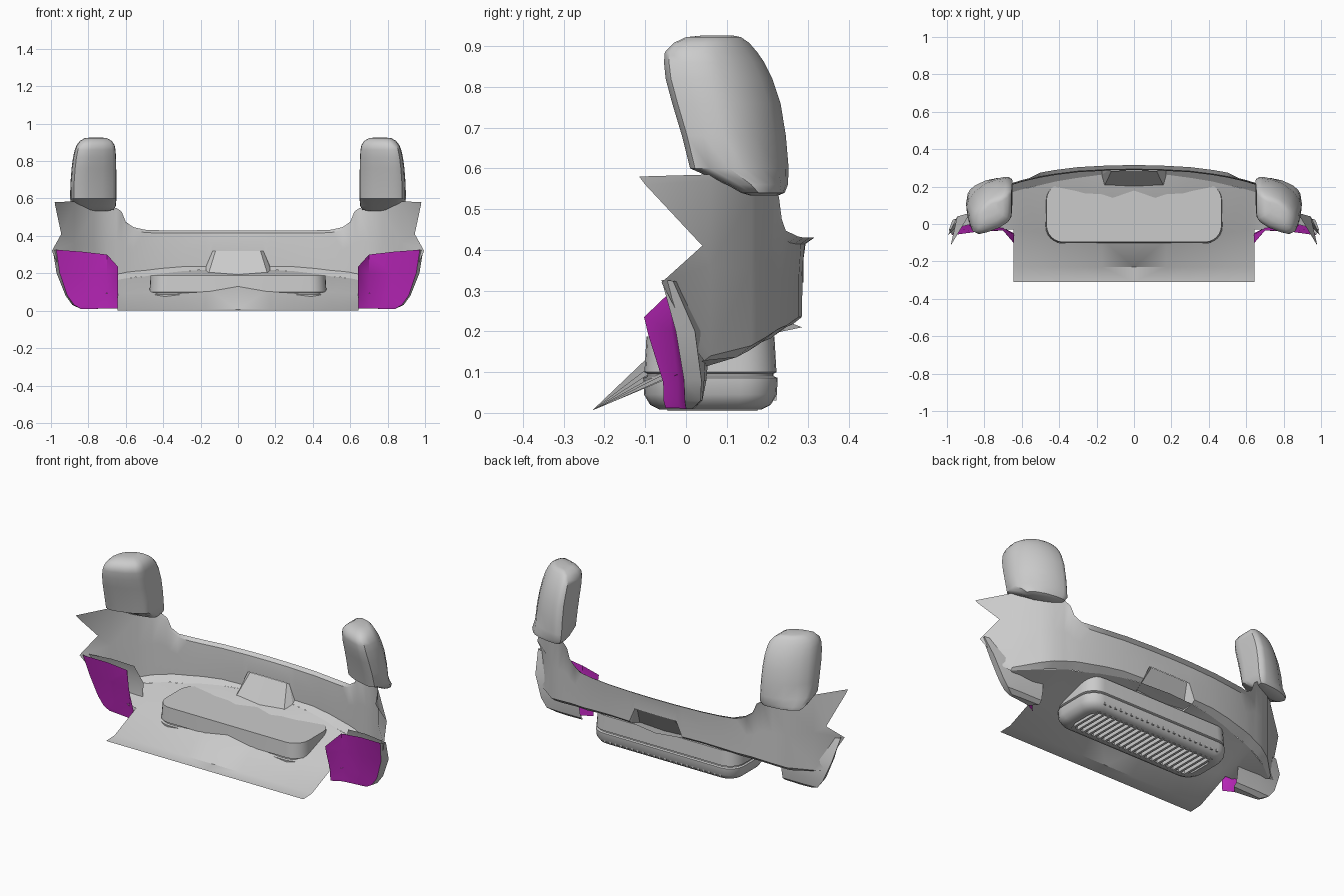
import bpy, bmesh, math


def finish(name, bm, mirror=True, mat=None, angle=35):
    bmesh.ops.remove_doubles(bm, verts=bm.verts, dist=0.0005)
    bmesh.ops.recalc_face_normals(bm, faces=bm.faces)
    me = bpy.data.meshes.new(name)
    bm.to_mesh(me)
    bm.free()
    ob = bpy.data.objects.new(name, me)
    bpy.context.collection.objects.link(ob)
    if mat:
        me.materials.append(mat)
    bpy.ops.object.select_all(action='DESELECT')
    ob.select_set(True)
    bpy.context.view_layer.objects.active = ob
    bpy.ops.object.shade_smooth_by_angle(angle=math.radians(angle))
    if mirror:
        m = ob.modifiers.new("Mirror", 'MIRROR')
        m.use_clip = True
    return ob


def grid(bm, rows, closed=False, caps=False):
    """Skin a list of point rows; closed rows make a tube."""
    vs = [[bm.verts.new(p) for p in r] for r in rows]
    n = len(rows[0])
    for a, b in zip(vs, vs[1:]):
        for i in range(n if closed else n - 1):
            j = (i + 1) % n
            bm.faces.new((a[i], a[j], b[j], b[i]))
    if caps:
        bm.faces.new(vs[0])
        bm.faces.new(vs[-1])
    return vs


def box(bm, x0, x1, y0, y1, z0, z1):
    grid(bm, [[(x0, y0, z), (x1, y0, z), (x1, y1, z), (x0, y1, z)] for z in (z0, z1)], True, True)


purple = bpy.data.materials.new("purple")
purple.diffuse_color = (0.5, 0.02, 0.5, 1)

# Wraparound shell: x, y, top z, low z, inset of the bottom flange
stations = [(0, .288, .43, .32, 0), (.135, .286, .43, .32, 0), (.172, .284, .43, .235, .02),
            (.3, .277, .43, .235, .03), (.42, .262, .43, .225, .035), (.5, .248, .433, .215, .04),
            (.56, .235, .447, .21, .04), (.6, .225, .475, .205, .04), (.622, .218, .53, .2, .04),
            (.65, .21, .55, .195, .04), (.70, .195, .55, .185, .04), (.77, .16, .54, .165, .035),
            (.875, .06, .585, .14, .015)]
cols = []
for x, y, zt, zb, ins in stations:
    lip = .027 if x < .55 else .01 if x < .68 else 0
    h = zt - zb
    cols.append([(x, y + lip, zt), (x, y + lip * .2, zt - .015), (x, y, zb + h * .5),
                 (x, y, zb), (x, y - ins, zb - ins * .8)])
cols.append([(.98, -.115, .58), (.977, -.10, .56), (.945, .04, .41), (.995, -.06, .32), (.915, .035, .14)])
bm = bmesh.new()
grid(bm, cols)
finish("shell", bm)

# Floor plate with a raised centre crease
bm = bmesh.new()
rows = []
for x, yb, zb in [(0, .285, .21), (.172, .264, .218), (.3, .247, .211), (.42, .227, .197), (.5, .208, .183),
                  (.6, .185, .173), (.645, .172, .164)]:
    t = x / .645
    rows.append([(x, -.31, .002), (x, -.23, .006), (x, -.1 + .07 * t, .13 - .04 * t), (x, yb, zb)])
grid(bm, rows)
side = [(.645, -.03, .09), (.69, -.03, .09), (.875, .045, .13), (.77, .125, .137), (.645, .172, .164)]
bm.faces.new([bm.verts.new(p) for p in side])
finish("floor_plate", bm)

# Recessed panel behind the centre notch
bm = bmesh.new()
grid(bm, [[(0, .2, .19), (.16, .2, .19), (.172, .264, .219)],
          [(0, .286, .32), (.12, .284, .32), (.135, .286, .32)]])
finish("notch_panel", bm)


def rounded(hx, hy, cy, z, r, n=6):
    pts = []
    for k, (sx, sy) in enumerate([(1, 1), (-1, 1), (-1, -1), (1, -1)]):
        for i in range(n + 1):
            a = math.pi / 2 * (k + i / n)
            pts.append((sx * (hx - r) + r * math.cos(a), cy + sy * (hy - r) + r * math.sin(a), z))
    return pts


# Vent housing with a seam and a recessed underside
bm = bmesh.new()
spec = [(.468, .157, .06, .188, .09), (.473, .162, .06, .1, .09), (.466, .155, .06, .096, .09),
        (.466, .155, .06, .09, .09), (.475, .165, .06, .086, .09), (.472, .163, .06, .045, .09),
        (.455, .148, .06, .02, .08), (.43, .125, .06, .008, .07), (.40, .10, .06, .008, .05),
        (.40, .10, .06, .035, .05)]
grid(bm, [rounded(*s) for s in spec], True, True)
finish("vent_housing", bm, mirror=False)

# Vent ribs
bm = bmesh.new()
for i in range(22):
    x = -.378 + i * .036
    box(bm, x - .007, x + .007, -.045, .175, .005, .04)
    box(bm, x - .006, x + .006, .17, .222, .03, .05)
finish("vent_ribs", bm, mirror=False)

# Upright lamp pods: z, x range, y range
unit = [(0, .93), (.06, .99), (.15, 1), (.35, .965), (.58, .89), (.82, .72), (.95, .55), (1, .4), (.98, .2),
        (.92, .05), (.8, 0), (.6, .04), (.3, .14), (.08, .27), (.01, .36), (0, .5)]
levels = [(.533, .70, .84, .16, .225), (.54, .665, .875, .135, .242), (.56, .653, .89, .10, .25),
          (.60, .65, .898, .01, .252), (.68, .65, .896, -.01, .245), (.76, .651, .89, -.034, .232),
          (.82, .652, .882, -.05, .212), (.86, .655, .873, -.054, .192), (.885, .66, .863, -.052, .175),
          (.908, .675, .845, -.03, .155), (.922, .70, .82, .0, .135), (.926, .73, .79, .04, .115)]
bm = bmesh.new()
grid(bm, [[(x0 + u * (x1 - x0), y0 + v * (y1 - y0), z) for u, v in unit]
          for z, x0, x1, y0, y1 in levels], True, True)
finish("lamp_pod", bm, angle=40)

# Corner inserts: coloured inner face
front = [[(.642, -.103, .235), (.70, -.035, .30), (.83, -.04, .315), (.972, -.06, .326)],
         [(.642, -.092, .19), (.70, -.035, .2), (.83, -.025, .2), (.953, -.025, .2)],
         [(.642, -.056, .075), (.70, -.02, .08), (.81, -.01, .08), (.912, -.005, .08)],
         [(.642, -.055, .03), (.70, -.02, .03), (.79, -.008, .03), (.875, -.003, .03)],
         [(.642, -.05, .012), (.70, -.02, .012), (.77, -.008, .01), (.84, 0, .01)]]
bm = bmesh.new()
grid(bm, front)
finish("corner_insert", bm, mat=purple, angle=40)

# Corner fairings: grey outer skin around each insert
back = [[(.99, -.032, .324), (.83, .01, .315), (.70, .03, .30)],
        [(.97, .022, .2), (.83, .05, .2), (.66, .06, .2)],
        [(.922, .038, .08), (.81, .045, .08), (.66, .05, .08)],
        [(.885, .036, .03), (.79, .04, .03), (.66, .04, .03)],
        [(.84, .015, .01), (.77, .02, .01), (.66, .02, .012)]]
bm = bmesh.new()
grid(bm, [[f[3]] + b for f, b in zip(front, back)])
grid(bm, [front[-1][:0:-1], [back[-1][0], back[-1][1], back[-1][2]]])
finish("corner_fairing", bm)
